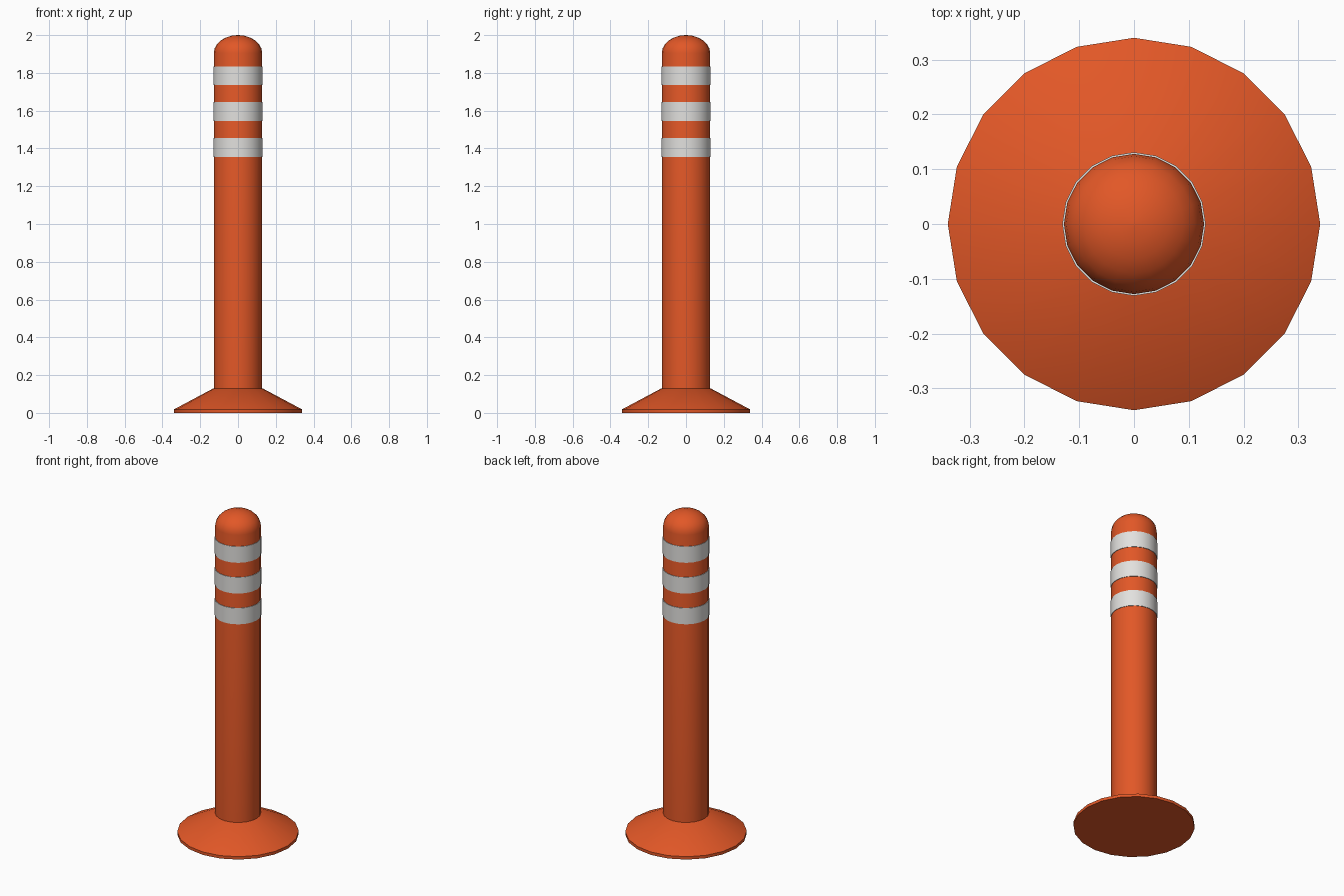
import bpy, bmesh, math

if "Cube" in bpy.data.objects:
    bpy.data.objects.remove(bpy.data.objects["Cube"])

SIDES = 20


def material(name, rgb):
    m = bpy.data.materials.new(name)
    m.diffuse_color = (*rgb, 1)
    m.use_nodes = True
    m.node_tree.nodes["Principled BSDF"].inputs["Base Color"].default_value = m.diffuse_color
    return m


def lathe(name, profile, mat):
    """Revolve (radius, z) points, listed bottom to top, and cap the open ends."""
    bm = bmesh.new()
    rings = []
    for r, z in profile:
        rings.append([bm.verts.new((r * math.cos(math.tau * i / SIDES),
                                    r * math.sin(math.tau * i / SIDES), z))
                      for i in range(SIDES)])
    for low, high in zip(rings, rings[1:]):
        for i in range(SIDES):
            j = (i + 1) % SIDES
            bm.faces.new((low[i], low[j], high[j], high[i]))
    bm.faces.new(rings[0][::-1])
    bm.faces.new(rings[-1])
    mesh = bpy.data.meshes.new(name)
    bm.to_mesh(mesh)
    bm.free()
    mesh.materials.append(mat)
    obj = bpy.data.objects.new(name, mesh)
    bpy.context.collection.objects.link(obj)
    bpy.ops.object.select_all(action='DESELECT')
    obj.select_set(True)
    bpy.context.view_layer.objects.active = obj
    bpy.ops.object.shade_smooth_by_angle(angle=math.radians(35))
    return obj


orange = material("safety_orange", (0.76, 0.096, 0.02))
white = material("reflective_white", (0.76, 0.75, 0.73))

# Flared foot with a thin vertical rim
lathe("base", [(0.34, 0), (0.34, 0.018), (0.13, 0.13)], orange)

# Post with a rounded top
R, DOME_Z, DOME_H = 0.128, 1.905, 0.095
dome = [(R * math.cos(math.radians(a)), DOME_Z + DOME_H * math.sin(math.radians(a)))
        for a in (0, 15, 30, 45, 60, 75, 88)]
lathe("post", [(R, 0.1)] + dome[:-1] + [(0.004, 2.0)], orange)

# Three reflective bands wrapped round the post
for n in range(3):
    z = 1.355 + 0.19 * n
    lathe(f"reflective_band_{n + 1}", [(0.131, z), (0.131, z + 0.1)], white)
